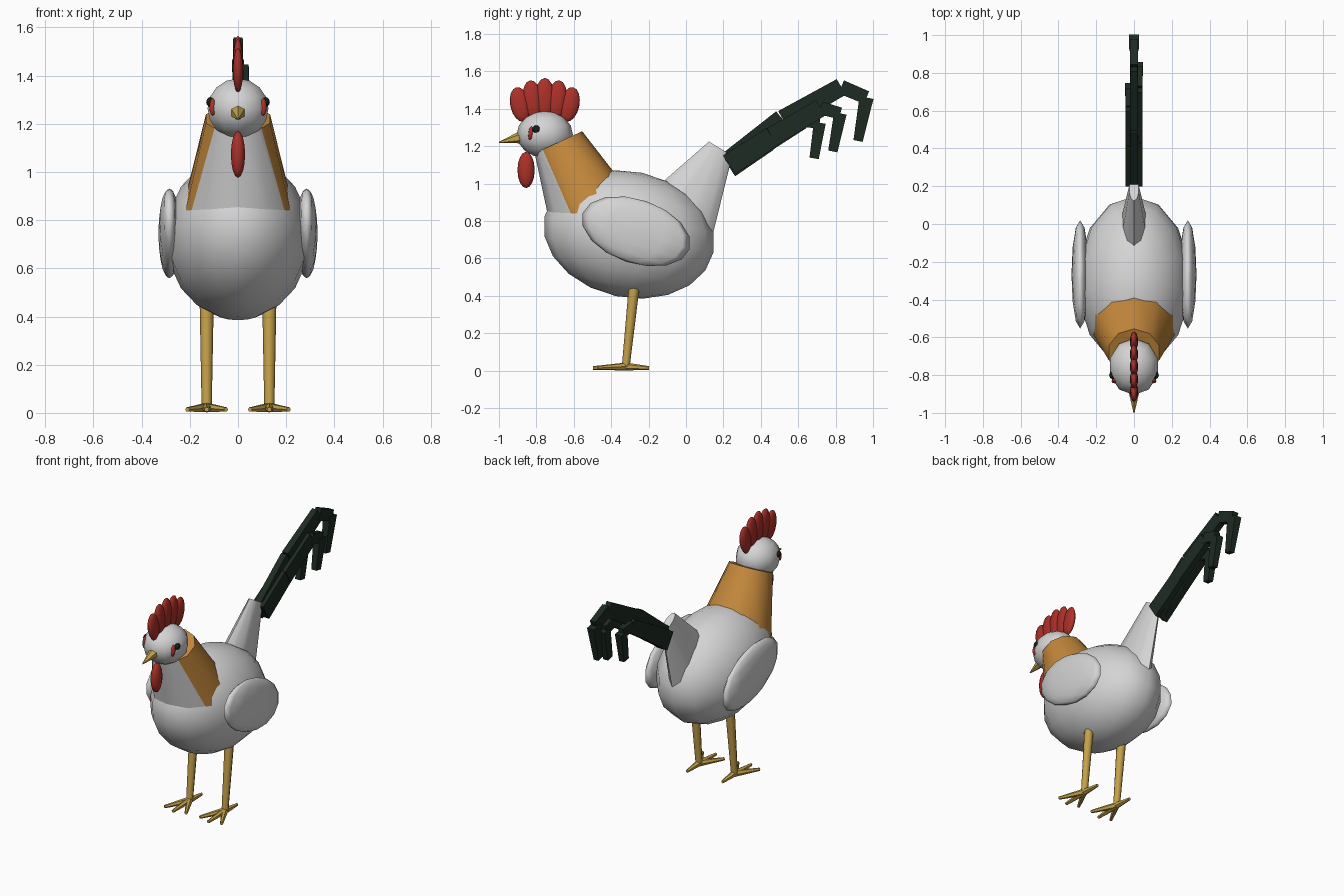
import bpy, bmesh
from math import radians, sin, cos, hypot
from mathutils import Vector, Matrix

cube = bpy.data.objects.get("Cube")
if cube:
    bpy.data.objects.remove(cube, do_unlink=True)


def material(name, r, g, b):
    m = bpy.data.materials.new(name)
    m.use_nodes = True
    m.diffuse_color = (r, g, b, 1)
    m.node_tree.nodes["Principled BSDF"].inputs["Base Color"].default_value = (r, g, b, 1)
    return m


white = material("white_plumage", .66, .66, .66)
orange = material("orange_hackle", .56, .25, .045)
red = material("red_skin", .42, .03, .022)
yellow = material("yellow_horn", .56, .36, .07)
dark = material("dark_green_feather", .012, .024, .016)
black = material("eye_black", .008, .014, .01)


def finish(name, bm, mats, smooth_angle):
    """Turn a bmesh into an object, smooth below the given edge angle."""
    bmesh.ops.recalc_face_normals(bm, faces=bm.faces)
    mesh = bpy.data.meshes.new(name)
    bm.to_mesh(mesh)
    bm.free()
    for m in mats:
        mesh.materials.append(m)
    if smooth_angle:
        mesh.shade_smooth()
        mesh.set_sharp_from_angle(angle=radians(smooth_angle))
    obj = bpy.data.objects.new(name, mesh)
    bpy.context.collection.objects.link(obj)
    return obj


def ellipsoid(name, centre, radii, mat, tilt=0, segments=12, rings=8):
    bm = bmesh.new()
    bmesh.ops.create_uvsphere(bm, u_segments=segments, v_segments=rings, radius=1)
    bm.transform(Matrix.Translation(centre) @ Matrix.Rotation(radians(tilt), 4, 'X')
                 @ Matrix.Diagonal((*radii, 1)))
    return finish(name, bm, [mat], 180)


def cone_mesh(a, b, r1, r2, sides, flat=1, turn=0):
    """Cone from a to b, narrowed along its local x by flat."""
    a, b = Vector(a), Vector(b)
    axis = b - a
    bm = bmesh.new()
    bmesh.ops.create_cone(bm, cap_ends=True, segments=sides, radius1=r1, radius2=r2,
                          depth=axis.length)
    turn_to = Vector((0, 0, 1)).rotation_difference(axis.normalized()).to_matrix().to_4x4()
    bm.transform(Matrix.Translation((a + b) / 2) @ turn_to @ Matrix.Diagonal((flat, 1, 1, 1))
                 @ Matrix.Rotation(radians(turn), 4, 'Z'))
    return bm


def cone(name, a, b, r1, r2, mat, sides=8, flat=1, turn=0, smooth_angle=50):
    return finish(name, cone_mesh(a, b, r1, r2, sides, flat, turn), [mat], smooth_angle)


# Body and head
ellipsoid("body", (0, -.305, .728), (.3, .462, .337), white, -12, 14, 10)
ellipsoid("head", (0, -.755, 1.263), (.133, .15, .125), white, 0, 10, 8)

# Neck: one tapered form, split by a slanted plane into white throat and orange hackle
neck = cone_mesh((0, -.52, .872), (0, -.682, 1.221), .228, .14, 10)
split_point, split_normal = Vector((0, -.765, 1.18)), Vector((0, .915, .404))
bmesh.ops.bisect_plane(neck, geom=neck.verts[:] + neck.edges[:] + neck.faces[:],
                       plane_co=split_point, plane_no=split_normal)
for f in neck.faces:
    behind = (f.calc_center_median() - split_point).dot(split_normal) > 0
    f.material_index = 1 if behind else 0
finish("neck", neck, [white, orange], 50)

# Beak, wattle and comb
cone("beak", (0, -.86, 1.253), (0, -1, 1.22), .039, .003, yellow, 6, smooth_angle=0)
ellipsoid("wattle", (0, -.855, 1.073), (.031, .046, .097), red, 0, 10, 8)
for i in range(-2, 3):
    ellipsoid(f"comb_lobe_{i + 3}", (0, -.755 + .066 * i, 1.455 - .008 * i * i),
              (.022, .053, .11 - .004 * i * i), red, -6 * i, 10, 8)

# Tail stub, wide inside the body and narrow at the feathers
cone("tail_base", (0, -.075, .76), (0, .185, 1.187), .23, .073, white, 10, flat=.36)


def tail_feather(name, x, path, heights):
    """Chain of tapering flat blocks, drooping at the tip."""
    for i, (p, q) in enumerate(zip(path, path[1:])):
        h1, h2 = heights[i]
        half_width = .021
        cone(f"{name}_{i + 1}", (x, *p), (x, *q), h1 * 1.414, h2 * 1.414, dark, 4,
             flat=half_width * 2 / (h1 + h2), turn=45, smooth_angle=0)


tail_feather("long_tail_feather", 0,
             [(.23, 1.10), (.52, 1.34), (.83, 1.517), (.965, 1.46), (.92, 1.228)],
             [(.07, .06), (.055, .048), (.038, .036), (.038, .025)])
tail_feather("middle_tail_feather", .024,
             [(.23, 1.10), (.46, 1.25), (.72, 1.405), (.825, 1.375), (.785, 1.172)],
             [(.06, .055), (.053, .048), (.035, .032), (.034, .025)])
tail_feather("short_tail_feather", -.024,
             [(.23, 1.09), (.44, 1.225), (.62, 1.335), (.715, 1.325), (.685, 1.135)],
             [(.06, .053), (.05, .045), (.033, .03), (.032, .025)])

# Paired parts
for side, s in (("left", 1), ("right", -1)):
    ellipsoid(f"{side}_wing", (s * .285, -.267, .745), (.046, .302, .17), white, -18.6, 12, 8)
    ellipsoid(f"{side}_eye", (s * .112, -.8, 1.29), (.02, .022, .022), black, 0, 8, 6)
    ellipsoid(f"{side}_cheek_patch", (s * .105, -.83, 1.27), (.014, .013, .037), red, -8, 8, 6)

    # Leg with three front toes and one back toe
    ankle = Vector((s * .13, -.322, .022))
    cone(f"{side}_leg", ankle, (s * .13, -.272, .5), .021, .03, yellow, 8)
    for toe, angle, length in (("inner", -28, .17), ("middle", 0, .175),
                               ("outer", 28, .17), ("back", 180, .125)):
        a = radians(angle)
        tip = ankle + Vector((s * length * sin(a), -length * cos(a), -.008))
        cone(f"{side}_{toe}_toe", ankle, tip, .021, .01, yellow, 6)
